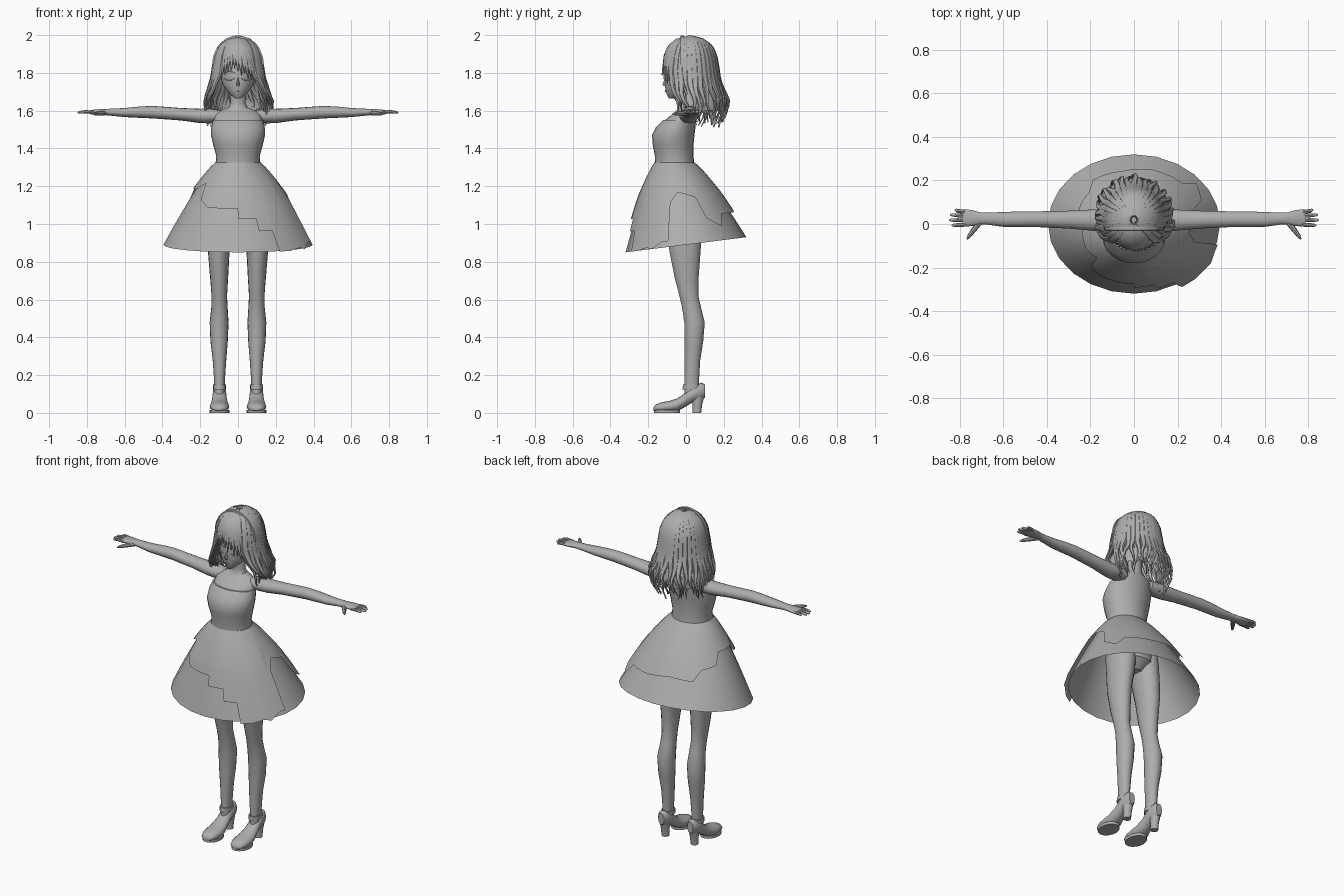
import bpy, bmesh, math, random
from mathutils import Vector

cube = bpy.data.objects.get("Cube")
if cube:
    bpy.data.objects.remove(cube, do_unlink=True)
random.seed(4)

mat = bpy.data.materials.new("plain grey")
mat.use_nodes = True
GREY = (0.42, 0.42, 0.42, 1)
mat.diffuse_color = GREY
mat.node_tree.nodes["Principled BSDF"].inputs["Base Color"].default_value = GREY
made = []


def finish(name, bm):
    bmesh.ops.recalc_face_normals(bm, faces=bm.faces[:])
    me = bpy.data.meshes.new(name)
    bm.to_mesh(me)
    bm.free()
    me.materials.append(mat)
    ob = bpy.data.objects.new(name, me)
    bpy.context.collection.objects.link(ob)
    made.append(ob)
    return ob


def grid(bm, rows, closed=True, caps=False):
    """Skin a list of point rows, optionally closed round and capped."""
    vs = [[bm.verts.new(p) for p in r] for r in rows]
    n = len(rows[0])
    for a, b in zip(vs, vs[1:]):
        for i in range(n if closed else n - 1):
            j = (i + 1) % n
            bm.faces.new((a[i], a[j], b[j], b[i]))
    if caps:
        bm.faces.new(vs[0])
        bm.faces.new(vs[-1])


def ring(c, u, v, n):
    c, u, v = Vector(c), Vector(u), Vector(v)
    return [c + u * math.cos(t) + v * math.sin(t)
            for t in (2 * math.pi * i / n for i in range(n))]


def upright(bm, spec, n=20, s=1):
    """Loft of level rings: z, centre x, half width, front y, back y."""
    grid(bm, [ring((s * x, (f + b) / 2, z), (h, 0, 0), (0, (b - f) / 2, 0), n)
              for z, x, h, f, b in spec], caps=True)


def tube(bm, pts, radii, n=8):
    """Round tapered tube lying roughly along x and y."""
    pts = [Vector(p) for p in pts]
    d = (pts[-1] - pts[0]).normalized()
    v = Vector((0, 0, 1))
    u = d.cross(v).normalized()
    grid(bm, [ring(p, u * r, v * r, n) for p, r in zip(pts, radii)], caps=True)


def body(name, spec, n=24):
    bm = bmesh.new()
    upright(bm, [(z, 0, h, f, b) for z, h, f, b in spec], n)
    return finish(name, bm)


# Torso, neck and head
body("bodice", [(1.31, .12, -.165, .045), (1.36, .115, -.165, .04), (1.42, .132, -.176, .04),
                (1.47, .143, -.18, .045), (1.51, .142, -.16, .05), (1.55, .134, -.12, .054)])
body("chest", [(1.5, .125, -.14, .045), (1.55, .128, -.11, .05), (1.58, .122, -.075, .053),
               (1.602, .09, -.05, .05), (1.618, .05, -.037, .046), (1.64, .04, -.034, .042),
               (1.71, .04, -.04, .045)])
body("pelvis", [(1.32, .105, -.15, .035), (1.2, .135, -.145, .065), (1.12, .142, -.135, .09),
                (1.05, .12, -.12, .09), (1.0, .05, -.08, .04)])
FACE = [(1.664, .014, -.09, -.055), (1.676, .03, -.098, -.03), (1.7, .055, -.106, .02),
        (1.735, .08, -.112, .07), (1.78, .094, -.111, .11), (1.85, .1, -.106, .13),
        (1.92, .09, -.085, .12), (1.955, .06, -.045, .08), (1.97, .015, 0, .03)]
body("head", FACE, 28)

# Nose, mouth, eyelids
bm = bmesh.new()
upright(bm, [(1.73, 0, .008, -.118, -.1), (1.74, 0, .009, -.126, -.1),
             (1.755, 0, .006, -.119, -.1), (1.775, 0, .003, -.112, -.1)], 10)
finish("nose", bm)
bm = bmesh.new()
tube(bm, [(-.014, -.105, 1.704), (0, -.109, 1.702), (.014, -.105, 1.704)], (.001, .004, .001), 6)
finish("mouth", bm)
bm = bmesh.new()
for s in (1, -1):
    for zz, dip in ((1.772, -.012), (1.8, .008)):
        pts = []
        for i in range(7):
            x = .02 + .055 * i / 6
            y = -.001 - .111 * math.sqrt(1 - (x / .095) ** 2)
            pts.append((s * x, y, zz + dip * math.sin(math.pi * i / 6)))
        tube(bm, pts, (.001, .003, .004, .004, .004, .003, .001), 6)
finish("eyelids", bm)

# Skirt: angle 0 is the front, 90 the left side
def skirt_point(deg, t, off=0):
    a = math.radians(deg)
    k = t ** .85
    rx, ry = .118 + .277 * k + off, .105 + .215 * k + off
    y = -.06 * (1 - k) - ry * math.cos(a)
    z = 1.325 + t * (.89 + .125 * y - 1.325)
    return Vector((rx * math.sin(a), y, z))


bm = bmesh.new()
grid(bm, [[skirt_point(d, t / 8) for d in range(0, 360, 15)] for t in range(9)])
finish("underskirt", bm)

# Torn overskirt: hem height by angle
HEM = [(-90, 1.19), (-68, 1.19), (-52, 1.22), (-46, 1.14), (-32, 1.1), (-.5, 1.1), (.5, 1.05),
       (17, 1.05), (18, .99), (30, .99), (32, .89), (42, .87), (52, .9), (58, .89), (68, .92),
       (74, .92), (77, 1.12), (88, 1.17), (110, 1.14), (116, 1.02), (130, .97), (138, 1.04),
       (165, 1.04), (190, 1.06), (215, 1.05), (225, 1.11), (245, 1.13), (255, 1.19), (270, 1.19)]
cols = []
for (d0, z0), (d1, z1) in zip(HEM, HEM[1:]):
    m = max(1, round((d1 - d0) / 9))
    cols += [(d0 + (d1 - d0) * i / m, z0 + (z1 - z0) * i / m) for i in range(m)]
rows = []
for r in range(8):
    row = []
    for d, z in cols:
        t = min(1, (1.325 - z) / .435) * r / 7
        row.append(skirt_point(d, t, .003 + .019 * min(1, t * 2.5)))
    rows.append(row)
bm = bmesh.new()
grid(bm, rows)
finish("overskirt", bm)

# Limbs, hands and shoes, once per side
LEG = [(1.12, .078, .07, -.12, .08), (1.05, .083, .073, -.115, .085), (.95, .092, .066, -.1, .085),
       (.85, .102, .057, -.088, .078), (.72, .1, .048, -.062, .068), (.62, .099, .041, -.036, .066),
       (.56, .098, .043, -.022, .08), (.48, .1, .05, -.01, .1), (.38, .1, .046, -.008, .092),
       (.28, .098, .036, -.008, .076), (.18, .098, .029, -.008, .07), (.1, .098, .028, -.01, .068)]
ARM = [(.09, 1.572, .012, .03, .045), (.15, 1.572, .015, .039, .05), (.2, 1.572, .018, .038, .048),
       (.3, 1.581, .02, .033, .041), (.45, 1.592, .022, .033, .036), (.52, 1.592, .022, .03, .036),
       (.6, 1.59, .021, .024, .034), (.68, 1.592, .025, .018, .027), (.71, 1.593, .026, .016, .028),
       (.74, 1.593, .027, .014, .036), (.775, 1.592, .028, .012, .04), (.788, 1.592, .028, .008, .036)]
SHOE = [(-.172, .012, .03, .018), (-.16, .005, .045, .036), (-.13, .002, .056, .048),
        (-.09, .002, .063, .052), (-.05, .006, .075, .049), (-.01, .028, .1, .04),
        (.035, .055, .145, .036), (.08, .068, .16, .034), (.1, .08, .15, .02)]
FINGERS = [(-.003, -.006, .838), (.017, .018, .85), (.037, .042, .846), (.055, .064, .825)]
for s, side in ((1, "left"), (-1, "right")):
    bm = bmesh.new()
    upright(bm, LEG, 18, s)
    finish(side + "_leg", bm)

    bm = bmesh.new()
    grid(bm, [ring((s * x, y, z), (0, ry, 0), (0, 0, rz), 16) for x, z, y, rz, ry in ARM], caps=True)
    finish(side + "_arm", bm)

    bm = bmesh.new()
    for y0, y1, x1 in FINGERS:
        tube(bm, [(s * .765, y0, 1.592), (s * .81, (y0 + y1) / 2, 1.594), (s * (x1 - .008), y1, 1.591),
                  (s * x1, y1, 1.59)], (.009, .009, .007, .002))
    tube(bm, [(s * .705, .012, 1.588), (s * .735, -.025, 1.586), (s * .757, -.055, 1.584),
              (s * .767, -.07, 1.583)], (.013, .012, .009, .003))
    finish(side + "_fingers", bm)

    bm = bmesh.new()
    grid(bm, [ring((s * .098, y, (b + t) / 2), (h, 0, 0), (0, 0, (t - b) / 2), 16)
              for y, b, t, h in SHOE], caps=True)
    upright(bm, [(0, .098, .022, .035, .08), (.04, .098, .023, .035, .085),
                 (.1, .098, .031, .025, .1)], 12, s)
    # Sole and ankle strap
    grid(bm, [ring((s * .098, -.1, z), (.053, 0, 0), (0, .07, 0), 18) for z in (0, .016)], caps=True)
    upright(bm, [(.125, .098, .034, -.018, .078), (.15, .098, .034, -.016, .078)], 16, s)
    finish(side + "_shoe", bm)

# Hair: angle 0 is the back, 180 the front; profile is z, half width, half depth
HAIR = [(1.992, .015, .015), (1.975, .06, .07), (1.94, .097, .113), (1.89, .118, .135),
        (1.83, .128, .146), (1.77, .137, .155), (1.71, .158, .178), (1.66, .182, .2),
        (1.6, .182, .195), (1.55, .165, .172), (1.5, .15, .15)]


def hair_at(z, deg, k=1):
    z = max(HAIR[-1][0], min(HAIR[0][0], z))
    for (z0, x0, y0), (z1, x1, y1) in zip(HAIR, HAIR[1:]):
        if z >= z1:
            f = (z0 - z) / (z0 - z1)
            break
    a = math.radians(deg)
    return Vector((k * (x0 + (x1 - x0) * f) * math.sin(a),
                   .02 + k * (y0 + (y1 - y0) * f) * math.cos(a), z))


def strand(bm, pts, width, thick):
    """Flattened lock that tapers to its tip."""
    rows, last = [], len(pts) - 1
    for i, p in enumerate(pts):
        d = (pts[min(i + 1, last)] - pts[max(i - 1, 0)]).normalized()
        out = p - Vector((0, .02, min(p.z, 1.82)))
        v = (out - d * out.dot(d)).normalized()
        u = d.cross(v)
        f = i / last
        w = min(1, .25 + 2.6 * f) * min(1, .06 + 2.4 * (1 - f))
        rows.append(ring(p, u * width * w, v * thick * (.35 + .65 * w), 8))
    grid(bm, rows, caps=True)


bm = bmesh.new()
angles = range(-180, 181, 12)
rows = [[hair_at(z, d, .95) for d in angles] for z, _, _ in HAIR[:9]]
grid(bm, rows, closed=False)
front = [f for f in bm.faces if f.calc_center_median().z < 1.87
         and f.calc_center_median().y < -.01]
bmesh.ops.delete(bm, geom=front, context='FACES')
finish("hair_shell", bm)

# Long wavy locks in two layers
bm = bmesh.new()
for layer, k in ((0, 1), (1, .93)):
    for i in range(27):
        deg = -130 + 10 * i + 5 * layer
        side = max(0, abs(deg) - 75) / 55
        end = 1.51 + .05 * side + random.uniform(0, .06)
        ph, pts = random.uniform(0, 6.28), []
        for j in range(19):
            f = j / 18
            z = 1.992 - (1.992 - end) * f ** 1.5
            low = max(0, 1.8 - z)
            a = deg - math.copysign(low * 130 * side, deg) + 22 * low * math.sin(ph + z * 32)
            kk = k * (1 + .25 * low * math.sin(ph + z * 25)) * (1 - .9 * low * (side if i % 2 else side * .2))
            pts.append(hair_at(z, a, kk))
        strand(bm, pts, .02, .011)
finish("long_hair", bm)

# Swept fringe from an off-centre parting
bm = bmesh.new()
for i in range(15):
    end_deg = 122 + 116 * i / 14
    start = 195 + (end_deg - 195) * .55
    end = 1.82 - .075 * abs(end_deg - 190) / 58 + random.uniform(-.012, .012)
    pts = []
    for j in range(12):
        f = j / 11
        pts.append(hair_at(1.99 - (1.99 - end) * f ** 1.5, start + (end_deg - start) * f, .97))
    strand(bm, pts, .017, .008)
finish("fringe", bm)

# Thin hair band across the crown
bm = bmesh.new()
grid(bm, [[Vector((math.sin(t) * r, y, 1.84 + math.cos(t) * (r + .02)))
           for t in (math.radians(d) for d in range(-90, 91, 10))]
          for y, r in ((-.03, .125), (-.028, .137), (-.014, .137), (-.012, .125))], closed=False)
finish("hair_band", bm)

# Smooth shading with sharp edges kept
bpy.ops.object.select_all(action='DESELECT')
for ob in made:
    ob.select_set(True)
bpy.context.view_layer.objects.active = made[0]
bpy.ops.object.shade_smooth_by_angle(angle=math.radians(40))
